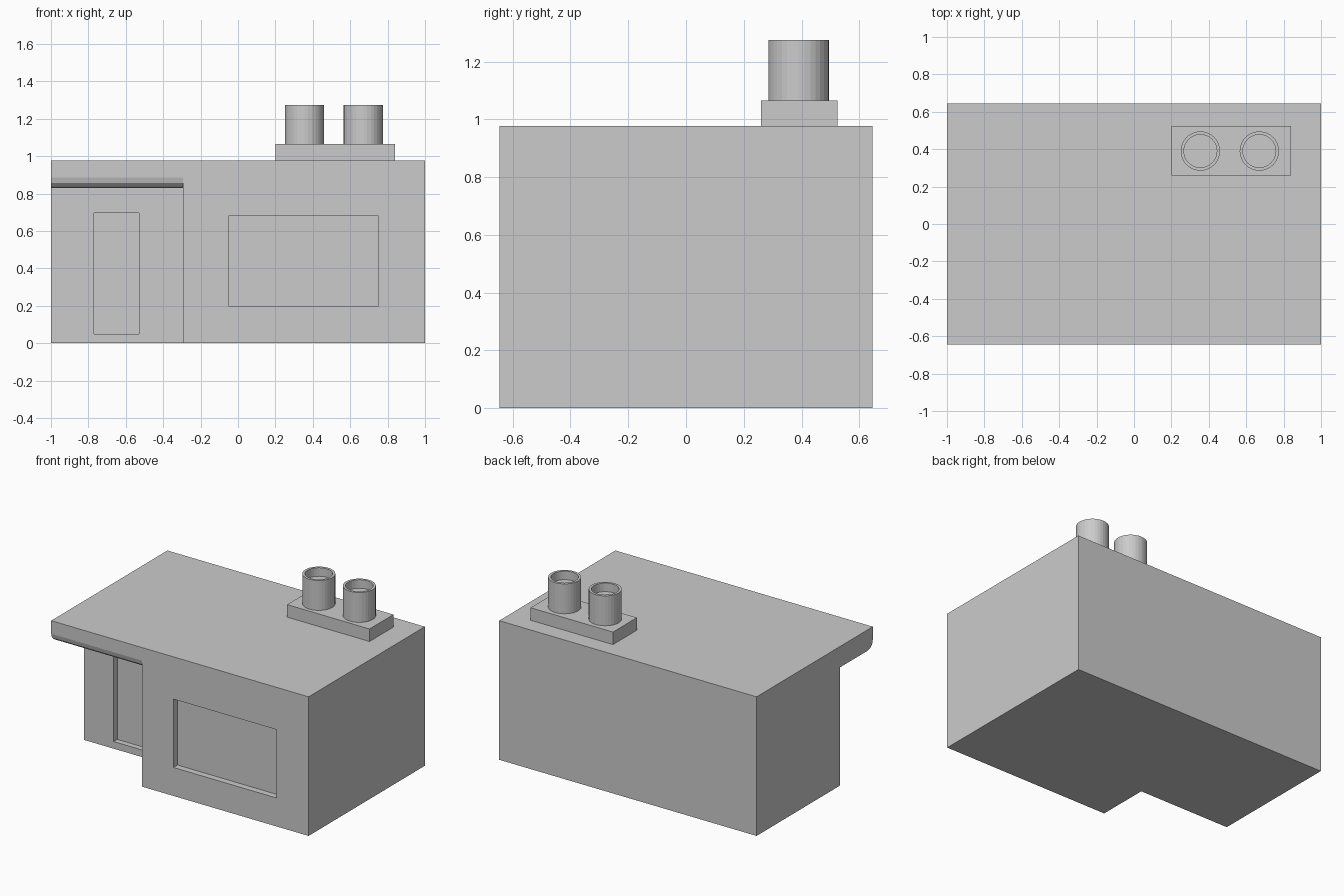
import bpy, bmesh
from math import sin, cos, pi, radians

if "Cube" in bpy.data.objects:
    bpy.data.objects.remove(bpy.data.objects["Cube"])

W, D, H = 1.0, 0.645, 0.977      # half width, half depth, roof height


def finish(name, bm):
    bmesh.ops.recalc_face_normals(bm, faces=bm.faces)
    me = bpy.data.meshes.new(name)
    bm.to_mesh(me)
    bm.free()
    ob = bpy.data.objects.new(name, me)
    bpy.context.collection.objects.link(ob)
    return ob


def extrude_x(name, profile, x0, x1):
    """Extrude a (y, z) profile along x."""
    bm = bmesh.new()
    face = bm.faces.new([bm.verts.new((x0, y, z)) for y, z in profile])
    res = bmesh.ops.extrude_face_region(bm, geom=[face])
    verts = [v for v in res["geom"] if isinstance(v, bmesh.types.BMVert)]
    bmesh.ops.translate(bm, verts=verts, vec=(x1 - x0, 0, 0))
    return finish(name, bm)


def box(name, x0, x1, y0, y1, z0, z1):
    return extrude_x(name, [(y0, z0), (y1, z0), (y1, z1), (y0, z1)], x0, x1)


def lathe(name, profile, loc, sides=32):
    """Spin an (r, z) profile around z."""
    bm = bmesh.new()
    verts = [bm.verts.new((r, 0, z)) for r, z in profile]
    edges = [bm.edges.new(p) for p in zip(verts, verts[1:])]
    bmesh.ops.spin(bm, geom=verts + edges, cent=(0, 0, 0), axis=(0, 0, 1),
                   angle=2 * pi, steps=sides, use_duplicate=False)
    bmesh.ops.remove_doubles(bm, verts=bm.verts, dist=1e-5)
    ob = finish(name, bm)
    ob.location = loc
    return ob


def cut(target, cutter):
    mod = target.modifiers.new("cut", "BOOLEAN")
    mod.operation = "DIFFERENCE"
    mod.solver = "EXACT"
    mod.object = cutter
    bpy.context.view_layer.objects.active = target
    bpy.ops.object.modifier_apply(modifier=mod.name)
    bpy.data.objects.remove(cutter)


# House block
house = box("house", -W, W, -D, D, 0, H)

# Porch recess under an overhang with a rounded lower edge
porch_y, soffit, r = -0.28, 0.83, 0.055
arc = [(-D + r - r * sin(a), soffit + r - r * cos(a))
       for a in (radians(30 * i) for i in range(4))]
profile = [(-0.8, -0.1), (porch_y, -0.1), (porch_y, soffit)] + arc + [(-0.8, soffit + r)]
cut(house, extrude_x("porch_cutter", profile, -1.2, -0.295))

# Door and window recesses
cut(house, box("door_cutter", -0.77, -0.53, porch_y - 0.1, porch_y + 0.04, 0.05, 0.695))
cut(house, box("window_cutter", -0.05, 0.75, -D - 0.1, -D + 0.045, 0.20, 0.68))

# Chimney base with two hollow pots
base_top, pot_top = 1.065, 1.275
box("chimney_base", 0.20, 0.84, 0.26, 0.525, H, base_top)
h = pot_top - base_top
for name, x in (("chimney_pot_left", 0.355), ("chimney_pot_right", 0.67)):
    lathe(name, [(0, 0), (0.105, 0), (0.105, h), (0.088, h), (0.088, h - 0.06), (0, h - 0.06)],
          (x, 0.39, base_top))
